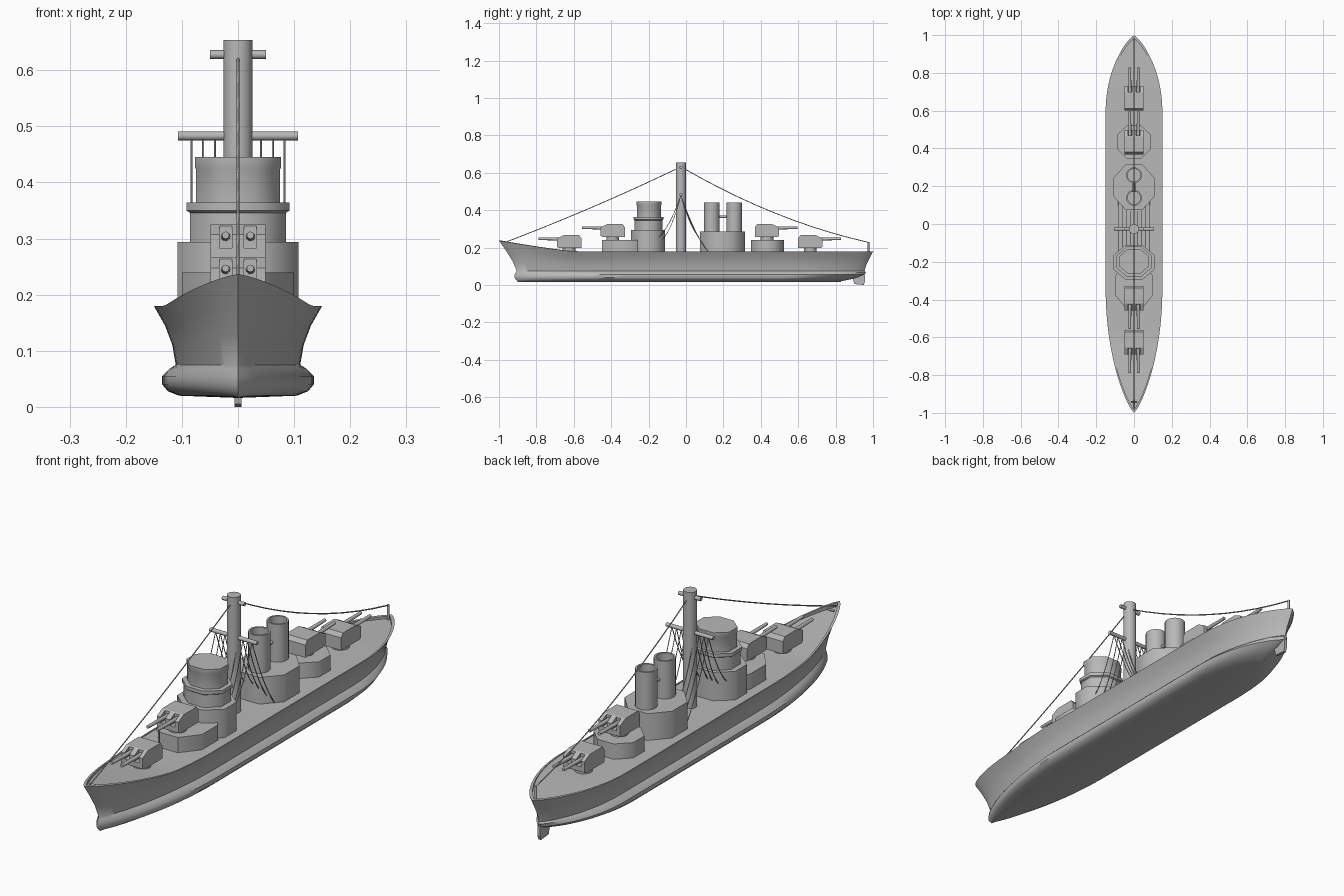
import bpy, bmesh, math
from mathutils import Matrix, Vector

if "Cube" in bpy.data.objects:
    bpy.data.objects.remove(bpy.data.objects["Cube"])

grey = bpy.data.materials.new("ship grey")
grey.diffuse_color = (0.48, 0.48, 0.48, 1)
grey.use_nodes = True
grey.node_tree.nodes["Principled BSDF"].inputs["Base Color"].default_value = grey.diffuse_color


def finish(name, bm, angle=50):
    bmesh.ops.recalc_face_normals(bm, faces=bm.faces)
    me = bpy.data.meshes.new(name)
    bm.to_mesh(me)
    bm.free()
    me.materials.append(grey)
    ob = bpy.data.objects.new(name, me)
    bpy.context.collection.objects.link(ob)
    bpy.ops.object.select_all(action='DESELECT')
    ob.select_set(True)
    bpy.context.view_layer.objects.active = ob
    if angle:
        bpy.ops.object.shade_smooth_by_angle(angle=math.radians(angle))
    return ob


def prism(name, cy, rx, ry, levels, n=8):
    """Stack of scaled n-sided rings: levels = (z, scale)."""
    bm = bmesh.new()
    k = 1 / math.cos(math.pi / n)
    rings = []
    for z, s in levels:
        rings.append([bm.verts.new((rx * s * k * math.cos((i + .5) * math.tau / n),
                                    cy + ry * s * k * math.sin((i + .5) * math.tau / n), z))
                      for i in range(n)])
    for a, b in zip(rings, rings[1:]):
        for i in range(n):
            j = (i + 1) % n
            bm.faces.new((a[i], a[j], b[j], b[i]))
    bm.faces.new(rings[0])
    bm.faces.new(rings[-1])
    return finish(name, bm)


def rod(name, a, b, r1, r2=None, n=12):
    a, b = Vector(a), Vector(b)
    bm = bmesh.new()
    m = Matrix.Translation((a + b) / 2) @ (b - a).to_track_quat('Z', 'Y').to_matrix().to_4x4()
    bmesh.ops.create_cone(bm, cap_ends=True, segments=n, radius1=r1, radius2=r1 if r2 is None else r2,
                          depth=(b - a).length, matrix=m)
    return finish(name, bm)


def slab(name, profile, x0, x1):
    """Side profile (y, z) extruded across x."""
    bm = bmesh.new()
    f = bm.faces.new([bm.verts.new((x0, y, z)) for y, z in profile])
    g = bmesh.ops.extrude_face_region(bm, geom=[f])
    bmesh.ops.translate(bm, vec=(x1 - x0, 0, 0), verts=[v for v in g['geom'] if isinstance(v, bmesh.types.BMVert)])
    return finish(name, bm, 0)


def wires(name, paths, r):
    cu = bpy.data.curves.new(name, 'CURVE')
    cu.dimensions = '3D'
    cu.bevel_depth = r
    cu.bevel_resolution = 1
    for pts in paths:
        sp = cu.splines.new('POLY')
        sp.points.add(len(pts) - 1)
        for p, q in zip(sp.points, pts):
            p.co = (*q, 1)
    cu.materials.append(grey)
    ob = bpy.data.objects.new(name, cu)
    bpy.context.collection.objects.link(ob)
    bpy.ops.object.select_all(action='DESELECT')
    ob.select_set(True)
    bpy.context.view_layer.objects.active = ob
    bpy.ops.object.convert(target='MESH')


def sagging(a, b, sag, n=10):
    a, b = Vector(a), Vector(b)
    return [a.lerp(b, i / n) - Vector((0, 0, sag * 4 * (i / n) * (1 - i / n))) for i in range(n + 1)]


# Hull: levels of (z, half width, bow y, stern y), lofted along the length
LEVELS = [(.02, .105, -.90, .83), (.028, .125, -.91, .87), (.04, .135, -.918, .92), (.055, .135, -.916, .955),
          (.068, .122, -.91, .962), (.075, .111, -.905, .955), (.11, .117, -.928, .965),
          (.145, .13, -.962, .983), (.18, .15, -1, 1)]


def plan(t):
    s = (-t - .35) / .65 if t < 0 else (t - .6) / .4
    return max(0, 1 - max(0, s) ** 2) ** .8


def sheer(t):
    return max(0, (-t - .6) / .4) ** 1.2


def hull():
    bm = bmesh.new()
    N = 56
    rows = []
    for i in range(N + 1):
        t = -math.cos(math.pi * i / N) * .4 + .6 * (2 * i / N - 1)
        w = plan(t)
        pts = []
        for z, hw, y0, y1 in LEVELS:
            rise = .057 * sheer(t) * max(0, (z - .075) / .105)
            pts.append((hw * w, y0 + (y1 - y0) * (t + 1) / 2, z + rise))
        x, y, z = pts[-1]
        drop = .003 + .014 * sheer(t) + .008 * max(0, (t - .75) / .25)
        inner = max(0, x - .005)
        pts += [(inner, y * .985, z), (inner, y * .985, z - drop), (0, y * .985, z - drop)]
        pts.insert(0, (0, pts[0][1], .016))
        rows.append([bm.verts.new(p) for p in pts])
    for a, b in zip(rows, rows[1:]):
        for j in range(len(a) - 1):
            bm.faces.new((a[j], a[j + 1], b[j + 1], b[j]))
    bmesh.ops.remove_doubles(bm, verts=bm.verts, dist=.0002)
    # mirror to the other side
    g = bmesh.ops.duplicate(bm, geom=bm.verts[:] + bm.edges[:] + bm.faces[:])['geom']
    bmesh.ops.scale(bm, vec=(-1, 1, 1), verts=[v for v in g if isinstance(v, bmesh.types.BMVert)])
    bmesh.ops.remove_doubles(bm, verts=bm.verts, dist=.0002)
    finish("hull", bm, 40)


hull()
slab("rudder", [(.895, .065), (.955, .065), (.957, .02), (.95, .0), (.90, .005), (.893, .03)], -.006, .006)

# Forward tower in three tiers with overhanging rims
prism("forward_barbette", -.325, .1, .125, [(.17, 1), (.24, 1)])
prism("tower_lower", -.203, .108, .092, [(.17, 1), (.294, 1)])
prism("tower_middle", -.2, .092, .08, [(.29, .93), (.346, .93), (.35, 1), (.364, 1)])
prism("tower_upper", -.198, .077, .066, [(.36, .97), (.422, .97), (.428, 1), (.445, 1)])

# Aft deckhouse and barbette
prism("aft_deckhouse", .195, .108, .12, [(.17, 1), (.287, 1)])
prism("aft_barbette", .435, .09, .088, [(.17, 1), (.24, 1)])


# Hollow funnels with a connecting pipe
for name, y in (("front_funnel", .138), ("rear_funnel", .258)):
    prism(name, y, .041, .041, [(.28, 1), (.442, 1), (.442, .82), (.33, .82)], 24)
rod("funnel_pipe", (0, .17, .365), (0, .225, .365), .007)

# Twin gun turrets: rear y, direction of the barrels, base z
TURRETS = [("bow_low", -.56, -1, .198), ("bow_high", -.327, -1, .257),
           ("stern_high", .368, 1, .257), ("stern_low", .6, 1, .198)]
for name, y, d, z in TURRETS:
    prof = [(0, 0), (0, .052), (.012, .068), (.095, .068), (.13, .05), (.13, .006), (.12, 0)]
    house = slab(name + "_turret", [(y + d * a, z + b) for a, b in prof], -.049, .049)
    for s in (-1, 1):
        notch = [(.1, .026), (.15, .026), (.15, .09), (.1, .09)]
        cutter = slab("cutter", [(y + d * a, z + b) for a, b in notch], s * .022 - .011, s * .022 + .011)
        bpy.context.view_layer.objects.active = house
        mod = house.modifiers.new("slot", 'BOOLEAN')
        mod.operation = 'DIFFERENCE'
        mod.object = cutter
        bpy.ops.object.modifier_apply(modifier="slot")
        bpy.data.objects.remove(cutter)
        rod(name + "_gun", (s * .022, y + d * .09, z + .047), (s * .022, y + d * .228, z + .049), .0085, .0065)
    prism(name + "_turret_ring", y + d * .065, .034, .034, [(z - .03, 1), (z + .002, 1)], 20)

# Mast and yards
M = -.027
rod("mast", (0, M, .17), (0, M, .654), .026, n=24)
rod("upper_yard", (-.05, M, .628), (.05, M, .628), .008)
rod("lower_yard", (-.107, M, .483), (.107, M, .483), .008)

# Stern post and bow fitting
rod("stern_post", (0, .975, .165), (0, .975, .23), .005, n=8)
rod("bow_fitting", (-.015, -.94, .222), (.015, -.94, .222), .004, n=8)

# Rigging: long stays and curved shrouds from the lower yard
wires("stays", [sagging((0, M, .632), (0, -.975, .225), .012), sagging((0, M, .632), (0, .975, .228), .045)], .0025)
shrouds = []
for s in (-1, 1):
    for x in (.02, .041, .062, .083):
        reach = x / .083
        shrouds.append(sagging((s * x, M, .48), (s * x, .05 + .07 * reach, .285 - .11 * reach), .03))
        shrouds.append(sagging((s * x, M, .48), (s * x, -.12 - .03 * (x > .08), .25), .03))
wires("shrouds", shrouds, .0018)
